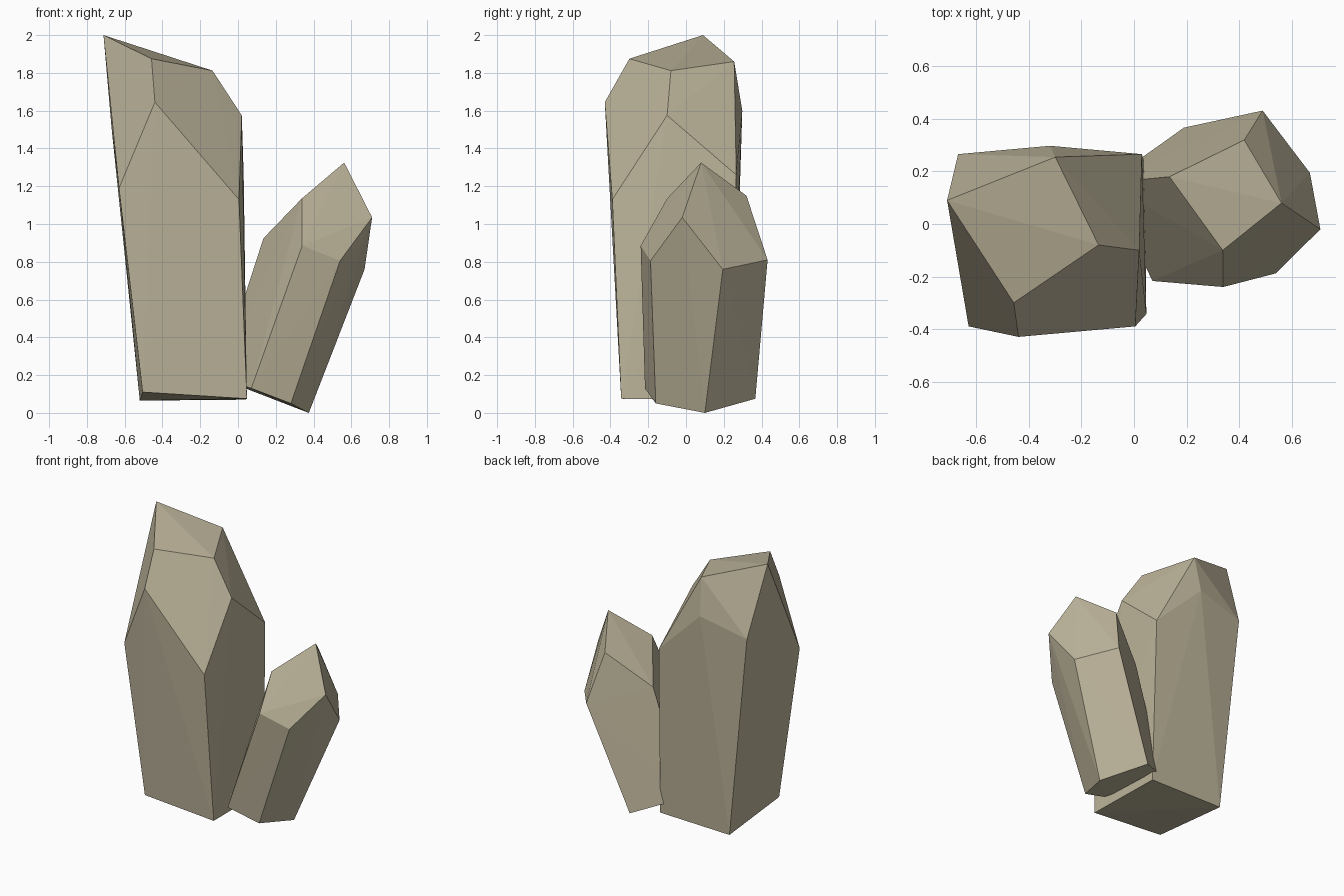
import bpy, bmesh

stone = bpy.data.materials.new("khaki_stone")
stone.diffuse_color = (0.50, 0.45, 0.32, 1)


def crystal(name, foot, shoulder, tip):
    """Faceted convex crystal hulled from its foot, shoulder and tip corners."""
    bm = bmesh.new()
    for co in foot + shoulder + tip:
        bm.verts.new(co)
    bmesh.ops.convex_hull(bm, input=bm.verts[:])
    bmesh.ops.recalc_face_normals(bm, faces=bm.faces[:])
    mesh = bpy.data.meshes.new(name)
    bm.to_mesh(mesh)
    bm.free()
    mesh.materials.append(stone)
    obj = bpy.data.objects.new(name, mesh)
    bpy.context.collection.objects.link(obj)


# Tall crystal, four-sided foot flaring up to a chiselled tip
crystal(
    "tall_crystal",
    foot=[(-.505, -.335, .11), (.047, -.343, .075), (.04, .235, .07), (-.52, .25, .065)],
    shoulder=[(-.63, -.39, 1.19), (.005, -.39, 1.13), (.03, .266, 1.26),
              (-.32, .298, 1.60), (-.67, .266, 1.515)],
    tip=[(-.44, -.43, 1.645), (.02, -.10, 1.575), (-.458, -.30, 1.875),
         (-.135, -.08, 1.812), (-.30, .255, 1.86), (-.712, .09, 2.0)],
)

# Short crystal, five-sided foot leaning away to the right
crystal(
    "short_crystal",
    foot=[(.375, .10, 0), (.28, -.16, .05), (.07, -.217, .13),
          (-.105, .157, .185), (.19, .367, .075)],
    shoulder=[(.67, .195, .76), (.49, .432, .81), (.54, -.188, .805), (.34, -.24, .885)],
    tip=[(.71, -.02, 1.035), (.135, .18, .925), (.338, -.10, 1.135),
         (.42, .32, 1.15), (.562, .08, 1.325)],
)
